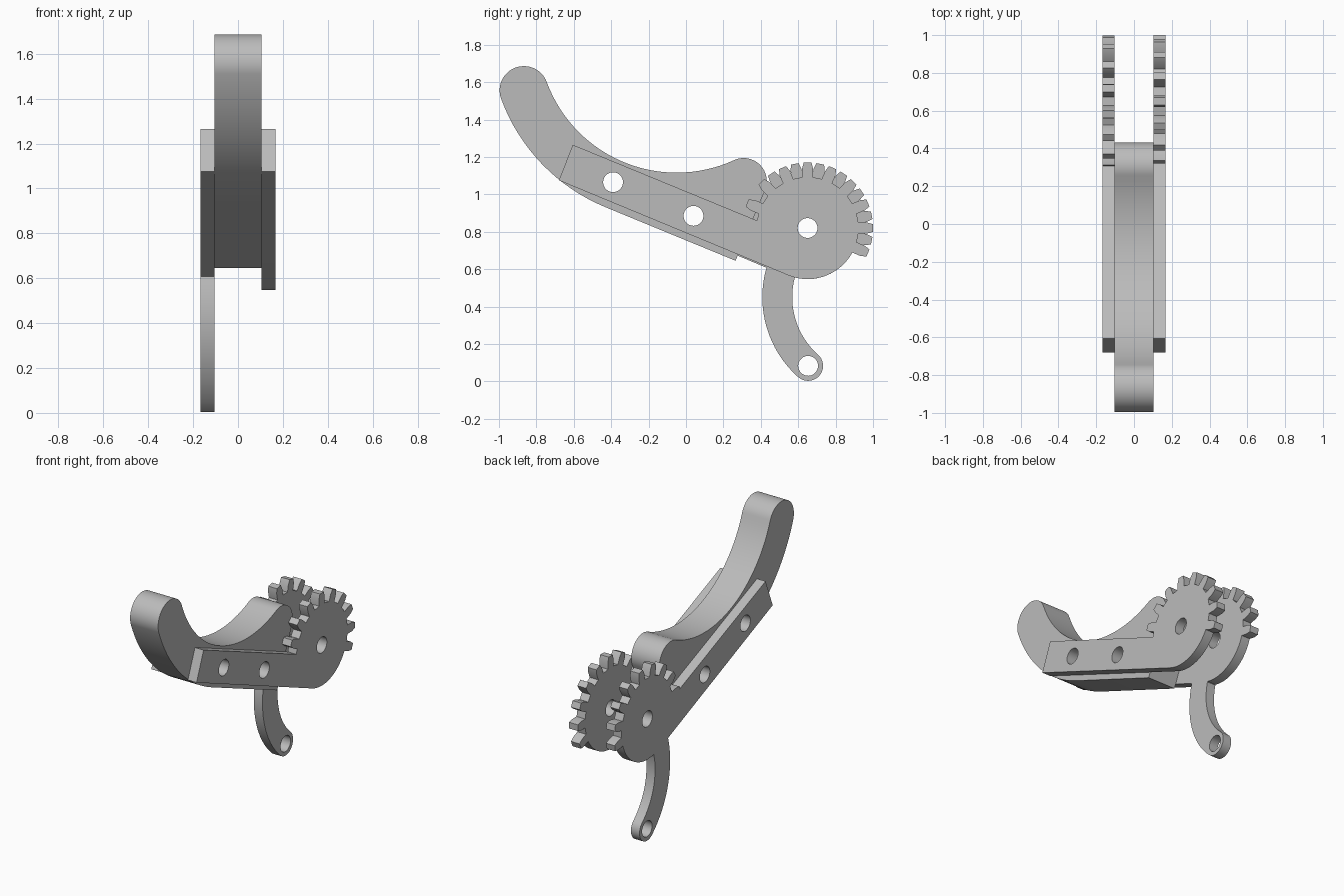
import bpy
import bmesh
from math import radians, cos, sin, asin, degrees

if "Cube" in bpy.data.objects:
    bpy.data.objects.remove(bpy.data.objects["Cube"])

grey = bpy.data.materials.new("plain_grey")
grey.use_nodes = True
grey.diffuse_color = (0.5, 0.5, 0.5, 1)
grey.node_tree.nodes["Principled BSDF"].inputs["Base Color"].default_value = (0.5, 0.5, 0.5, 1)

# Shared layout in the side plane (y, z)
HUB = (0.65, 0.82)
LEVER_END = (0.653, 0.083)
HOLES = [(-0.39, 1.065), (0.04, 0.885), HUB, LEVER_END]
HOLE_R = 0.053
INNER_X, OUTER_X = 0.104, 0.168
ROOT_R, TIP_R = 0.273, 0.35
TILT = 22.4                 # downward slope of the bars
BAR_TOP = 0.066             # bar top edge, measured below the hub axis
PITCH = 22.5                # angle between teeth


def polar(centre, r, deg):
    a = radians(deg)
    return (centre[0] + r * cos(a), centre[1] + r * sin(a))


def arc(centre, r, start, end, step=4):
    n = max(2, round(abs(end - start) / step))
    return [polar(centre, r, start + (end - start) * i / n) for i in range(n + 1)]


def prism(name, outline, x0, x1):
    """Extrude a side outline along x."""
    bm = bmesh.new()
    face = bm.faces.new([bm.verts.new((x0, y, z)) for y, z in outline])
    ext = bmesh.ops.extrude_face_region(bm, geom=[face])["geom"]
    moved = [v for v in ext if isinstance(v, bmesh.types.BMVert)]
    bmesh.ops.translate(bm, verts=moved, vec=(x1 - x0, 0, 0))
    bmesh.ops.recalc_face_normals(bm, faces=bm.faces)
    mesh = bpy.data.meshes.new(name)
    bm.to_mesh(mesh)
    bm.free()
    obj = bpy.data.objects.new(name, mesh)
    bpy.context.collection.objects.link(obj)
    mesh.materials.append(grey)
    return obj


def drill(obj, holes):
    """Cut round holes through a part along x."""
    for hole in holes:
        cutter = prism("hole_cutter", arc(hole, HOLE_R, 0, 352, 8), -0.5, 0.5)
        cutter.hide_render = True
        mod = obj.modifiers.new("hole", "BOOLEAN")
        mod.operation = "DIFFERENCE"
        mod.solver = "EXACT"
        mod.object = cutter
        bpy.ops.object.select_all(action="DESELECT")
        bpy.context.view_layer.objects.active = obj
        obj.select_set(True)
        bpy.ops.object.modifier_apply(modifier=mod.name)
        bpy.data.objects.remove(cutter)
    bpy.ops.object.select_all(action="DESELECT")
    bpy.context.view_layer.objects.active = obj
    obj.select_set(True)
    bpy.ops.object.shade_smooth_by_angle(angle=radians(20))


def tooth(a):
    sides = [(ROOT_R, 6.3), (0.318, 5.4), (TIP_R, 3.4)]
    return ([polar(HUB, r, a - h) for r, h in sides]
            + [polar(HUB, r, a + h) for r, h in reversed(sides)])


def gear_plate(first_tooth, full_teeth, cut_tooth, lever):
    """Bar joined to a toothed sector, with an optional curved lever."""
    pts = [(-0.605, 1.265), (-0.68, 1.075)]
    start = 270 - TILT - 360
    if lever:
        pivot = (0.98, 0.45)
        pts += arc(pivot, 0.572, 164, 228.3)
        pts += arc(LEVER_END, 0.08, 228.3, 408.3, 10)[1:-1]
        pts += arc(pivot, 0.412, 228.3, 165.6)
        start = -104
    pts += arc(HUB, ROOT_R, start, first_tooth - 7.5)
    for i in range(full_teeth):
        pts += tooth(first_tooth + i * PITCH)
    # Where the sector runs into the top edge of the bar
    join_r = ROOT_R
    if cut_tooth:
        pts += tooth(first_tooth + full_teeth * PITCH)[:3]
        join_r = TIP_R
    pts.append(polar(HUB, join_r, 180 - TILT + degrees(asin(BAR_TOP / join_r))))
    return pts


# Curved central grip
bend = (-0.05, 1.856)
tip = polar(bend, 0.87, 200.2)
grip_outline = (arc(bend, 1.0, 200.2, 270 - TILT, 3)
                + [(0.265, 0.645)]
                + arc((0.308, 1.07), 0.124, -TILT, 114.5, 6)
                + arc(bend, 0.74, 294.5, 200.2, 3)[1:]
                + arc(tip, 0.13, 20.2, 200.2, 6)[1:-1])
grip = prism("curved_grip", grip_outline, -INNER_X, INNER_X)
drill(grip, HOLES[:2])

# Toothed side plates, with teeth staggered by half a pitch
left_plate = prism("left_gear_plate", gear_plate(-PITCH, 9, False, False), INNER_X, OUTER_X)
drill(left_plate, HOLES[:3])
right_plate = prism("right_gear_plate_with_lever",
                    gear_plate(-PITCH / 2, 8, True, True), -OUTER_X, -INNER_X)
drill(right_plate, HOLES)
